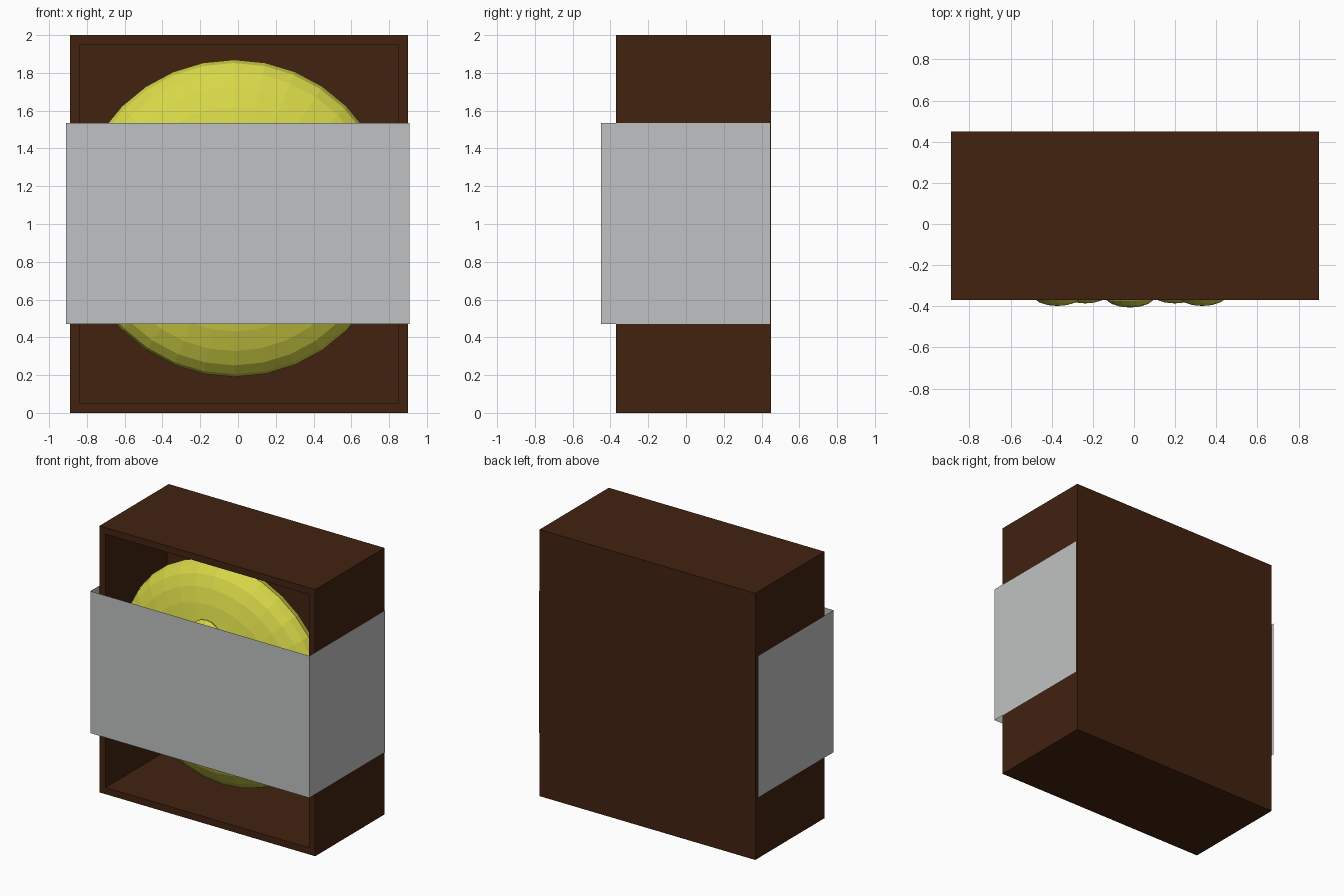
import bpy, bmesh, math
from mathutils import Matrix, Vector

if "Cube" in bpy.data.objects:
    bpy.data.objects.remove(bpy.data.objects["Cube"])


def material(name, rgb):
    m = bpy.data.materials.new(name)
    m.diffuse_color = (*rgb, 1)
    m.use_nodes = True
    m.node_tree.nodes["Principled BSDF"].inputs["Base Color"].default_value = m.diffuse_color
    return m


brown = material("dark brown wood", (0.054, 0.016, 0.005))
yellow = material("yellow", (0.68, 0.68, 0.065))
grey = material("light grey", (0.53, 0.535, 0.54))


def add_object(name, bm, mat):
    me = bpy.data.meshes.new(name)
    bm.to_mesh(me)
    bm.free()
    me.materials.append(mat)
    ob = bpy.data.objects.new(name, me)
    bpy.context.collection.objects.link(ob)
    return ob


def ellipsoid(name, centre, radius, depth, segs, rings, tilt):
    """Flattened sphere with its pole facing the front."""
    bm = bmesh.new()
    bmesh.ops.create_uvsphere(bm, u_segments=segs, v_segments=rings, radius=1)
    mat = (Matrix.Translation(centre) @ Matrix.Rotation(tilt, 4, 'X')
           @ Matrix.Diagonal((radius, depth, radius, 1))
           @ Matrix.Rotation(math.pi / 2, 4, 'X'))
    bmesh.ops.transform(bm, matrix=mat, verts=bm.verts)
    return add_object(name, bm, yellow)


# Open-fronted box: block whose front face is inset and pushed back
x0, x1, y0, y1 = -0.89, 0.90, -0.37, 0.45
bm = bmesh.new()
bmesh.ops.create_cube(bm, size=1)
bmesh.ops.transform(bm, verts=bm.verts, matrix=Matrix.Translation(
    ((x0 + x1) / 2, (y0 + y1) / 2, 1)) @ Matrix.Diagonal((x1 - x0, y1 - y0, 2, 1)))
bm.normal_update()
front = min(bm.faces, key=lambda f: f.calc_center_median().y)
bmesh.ops.inset_region(bm, faces=[front], thickness=0.05, use_even_offset=True)
result = bmesh.ops.extrude_face_region(bm, geom=[front])
verts = [g for g in result["geom"] if isinstance(g, bmesh.types.BMVert)]
bmesh.ops.translate(bm, verts=verts, vec=(0, 0.73, 0))
if front.is_valid:
    bmesh.ops.delete(bm, geom=[front], context='FACES_ONLY')
bmesh.ops.recalc_face_normals(bm, faces=bm.faces)
add_object("open_box", bm, brown)

# Round body inside the box
tilt = 0.03
centre = Vector((-0.02, -0.12, 1.03))
ellipsoid("round_body", centre, 0.84, 0.25, 32, 16, tilt)

# Five knobs in a ring on the body
R = 0.37
turn = Matrix.Rotation(tilt, 3, 'X')
for i in range(5):
    a = math.pi / 2 + i * math.tau / 5
    offset = turn @ Vector((R * math.cos(a), -0.215, R * math.sin(a)))
    ellipsoid(f"knob_{i + 1}", centre + offset, 0.125, 0.06, 16, 8, tilt)

# Thin paper sleeve around the front and both sides
bm = bmesh.new()
path = [(-0.91, 0.445), (-0.91, -0.45), (0.907, -0.45), (0.907, 0.445)]
low = [bm.verts.new((x, y, 0.47)) for x, y in path]
high = [bm.verts.new((x, y, 1.535)) for x, y in path]
for i in range(3):
    bm.faces.new((low[i], low[i + 1], high[i + 1], high[i]))
add_object("sleeve", bm, grey)
